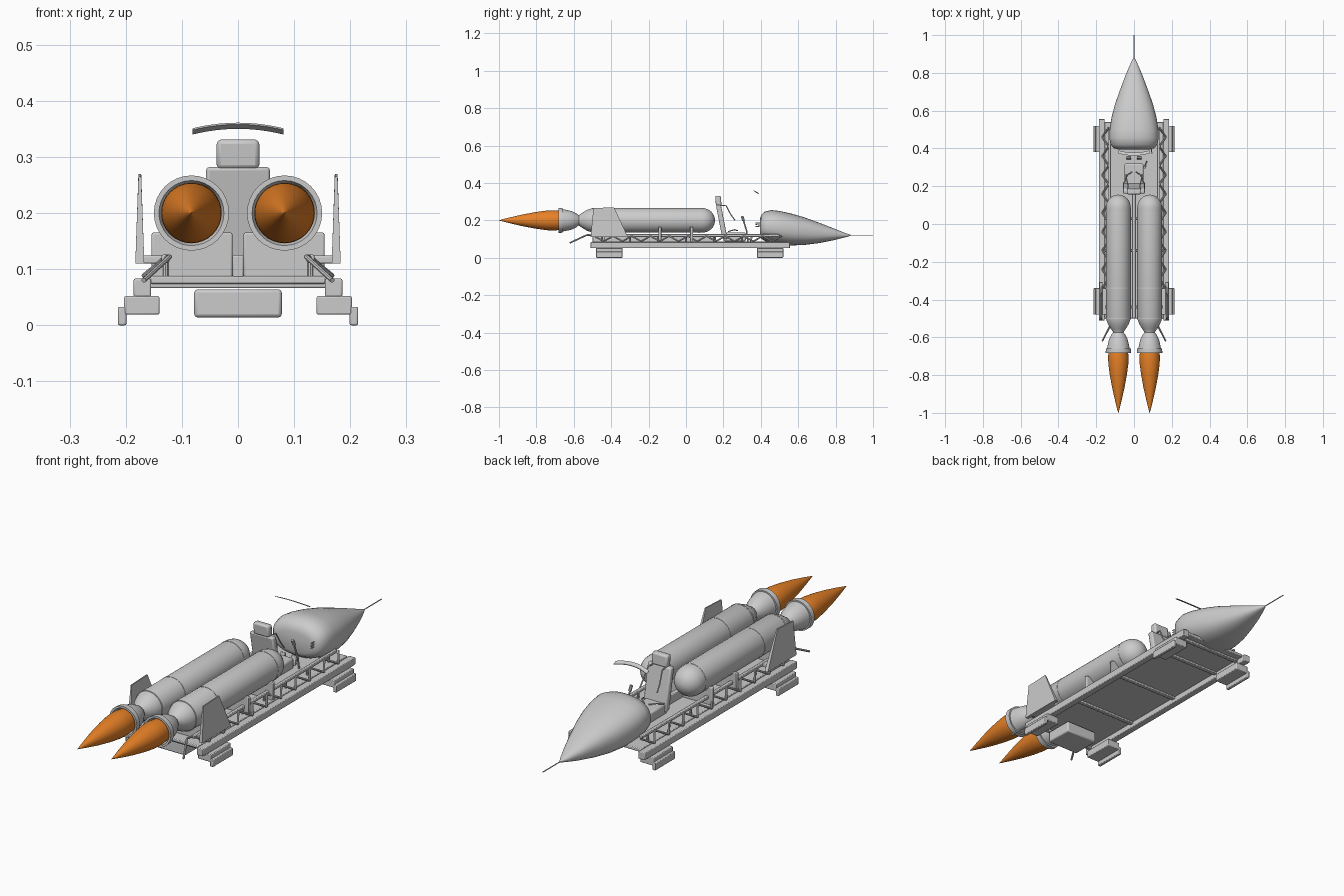
import bpy, bmesh, math
from mathutils import Vector

if "Cube" in bpy.data.objects:
    bpy.data.objects.remove(bpy.data.objects["Cube"], do_unlink=True)


def material(name, rgb):
    m = bpy.data.materials.new(name)
    m.use_nodes = True
    m.diffuse_color = (*rgb, 1)
    m.node_tree.nodes["Principled BSDF"].inputs["Base Color"].default_value = (*rgb, 1)
    return m


GREY = material("light grey", (0.6, 0.6, 0.6))
ORANGE = material("flame orange", (0.8, 0.22, 0.02))


def finish(name, bm, mat=GREY, angle=40):
    bmesh.ops.recalc_face_normals(bm, faces=bm.faces)
    me = bpy.data.meshes.new(name)
    bm.to_mesh(me)
    bm.free()
    ob = bpy.data.objects.new(name, me)
    bpy.context.collection.objects.link(ob)
    me.materials.append(mat)
    bpy.ops.object.select_all(action="DESELECT")
    ob.select_set(True)
    bpy.context.view_layer.objects.active = ob
    bpy.ops.object.shade_smooth_by_angle(angle=math.radians(angle))
    return ob


def box(name, x, y, z, bevel=0.003, lean=0):
    """Box from (low, high) ranges; lean shifts its top along y."""
    bm = bmesh.new()
    bmesh.ops.create_cube(bm, size=1)
    for v in bm.verts:
        top = v.co.z > 0
        v.co = [r[0] + (c + 0.5) * (r[1] - r[0]) for c, r in zip(v.co, (x, y, z))]
        v.co.y += lean if top else 0
    ob = finish(name, bm)
    mod = ob.modifiers.new("bevel", "BEVEL")
    mod.width, mod.segments = bevel, 2
    return ob


def loft(name, rings, mat=GREY, angle=40):
    bm = bmesh.new()
    loops = [[bm.verts.new(p) for p in ring] for ring in rings]
    n = len(loops[0])
    for a, b in zip(loops, loops[1:]):
        for i in range(n):
            j = (i + 1) % n
            bm.faces.new((a[i], a[j], b[j], b[i]))
    bm.faces.new(loops[0])
    bm.faces.new(loops[-1])
    return finish(name, bm, mat, angle)


def lathe(name, x, z, profile, mat=GREY, n=32):
    turn = [2 * math.pi * i / n for i in range(n)]
    return loft(name, [[(x + r * math.cos(t), y, z + r * math.sin(t)) for t in turn]
                       for y, r in profile], mat)


def tube(name, points, r, n=8):
    """Round rod through a list of points."""
    pts = [Vector(p) for p in points]
    rings = []
    for i, p in enumerate(pts):
        d = (pts[min(i + 1, len(pts) - 1)] - pts[max(i - 1, 0)]).normalized()
        side = d.cross(Vector((0, 0, 1)) if abs(d.z) < 0.9 else Vector((1, 0, 0))).normalized()
        up = side.cross(d)
        rings.append([p + r * (side * math.cos(t) + up * math.sin(t))
                      for t in (2 * math.pi * k / n for k in range(n))])
    return loft(name, rings)


def span(side, a, b):
    return tuple(sorted((side * a, side * b)))


# Deck, crossbars and underslung box
box("deck", (-0.156, 0.156), (-0.5, 0.54), (0.074, 0.088))
for y in (-0.48, -0.2, 0.08, 0.36, 0.5):
    box("crossbar", (-0.16, 0.16), (y - 0.01, y + 0.01), (0.066, 0.078))
box("underslung_box", (-0.078, 0.078), (-0.48, -0.35), (0.014, 0.064), 0.006)
box("centre_beam", (-0.01, 0.01), (-0.5, 0.16), (0.085, 0.125))

for s, label in ((1, "left"), (-1, "right")):
    # Side rails and truss
    box(label + "_rail", span(s, 0.155, 0.186), (-0.51, 0.555), (0.051, 0.083))
    box(label + "_upper_rail", span(s, 0.122, 0.136), (-0.5, 0.5), (0.112, 0.126))
    count = 20
    wave = [(s * (0.168 if i % 2 else 0.134), -0.49 + i * 1.0 / count,
             0.088 if i % 2 else 0.116) for i in range(count + 1)]
    for a, b in zip(wave, wave[1:]):
        tube(label + "_truss_strut", (a, b), 0.0045)
    for i in range(7):
        y = -0.45 + i * 0.15
        tube(label + "_truss_post", ((s * 0.129, y, 0.08), (s * 0.129, y, 0.118)), 0.005)
    tube(label + "_rear_strut", ((s * 0.122, -0.53, 0.122), (s * 0.168, -0.62, 0.08)), 0.0045)
    tube(label + "_strut_mount", ((s * 0.122, -0.53, 0.122), (s * 0.129, -0.48, 0.12)), 0.0045)

    # Skids
    for y in (-0.41, 0.45):
        box(label + "_skid", span(s, 0.14, 0.203), (y - 0.07, y + 0.07), (0.019, 0.052))
        box(label + "_skid_foot", span(s, 0.199, 0.214), (y - 0.07, y + 0.07), (0, 0.033))

    # Tapered fins
    outline = ((-0.51, 0.11), (-0.31, 0.11), (-0.385, 0.27), (-0.495, 0.265))
    half = (0.008, 0.008, 0.0025, 0.0025)
    loft(label + "_fin", [[(s * 0.175 + k * h, y, z) for (y, z), h in zip(outline, half)]
                          for k in (-1, 1)], angle=20)
    box(label + "_fin_mount", span(s, 0.13, 0.175), (-0.48, -0.34), (0.11, 0.124))

    # Booster tank, nozzle and flame
    x, z = s * 0.083, 0.2
    dome = [(0.085 + 0.07 * math.sin(a), 0.066 * math.cos(a))
            for a in (math.pi * i / 16 for i in range(8))]
    lathe(label + "_tank", x, z, [(-0.59, 0.024), (-0.575, 0.026), (-0.555, 0.04),
                                  (-0.53, 0.055), (-0.5, 0.066)] + dome + [(0.155, 0.002)])
    for y in (-0.5, -0.34, 0.07):
        lathe(label + "_tank_band", x, z, [(y - 0.004, 0.064), (y - 0.003, 0.067),
                                          (y + 0.003, 0.067), (y + 0.004, 0.064)])
    lathe(label + "_nozzle", x, z, [(-0.57, 0.025), (-0.585, 0.036), (-0.61, 0.049),
                                    (-0.64, 0.056), (-0.66, 0.06), (-0.66, 0.066),
                                    (-0.683, 0.067), (-0.683, 0.058), (-0.66, 0.05)])
    lathe(label + "_flame", x, z, [(-0.665, 0.05), (-0.7, 0.054), (-0.74, 0.053),
                                   (-0.8, 0.045), (-0.87, 0.032), (-0.94, 0.016),
                                   (-1, 0.0008)], ORANGE)

    # Cradles holding the tank
    for y in (-0.44, -0.14, 0.03):
        box(label + "_cradle", span(s, 0.01, 0.154), (y - 0.008, y + 0.008), (0.086, 0.165))

# Nose cone: y, half width, bottom, top
sections = ((0.395, 0.085, 0.12, 0.205), (0.402, 0.108, 0.102, 0.228),
            (0.42, 0.123, 0.09, 0.246), (0.455, 0.131, 0.08, 0.255),
            (0.5, 0.129, 0.072, 0.25), (0.56, 0.12, 0.066, 0.237),
            (0.63, 0.102, 0.068, 0.217), (0.71, 0.074, 0.078, 0.188),
            (0.79, 0.044, 0.094, 0.157), (0.85, 0.018, 0.109, 0.133),
            (0.88, 0.003, 0.117, 0.123))


def bulge(t):
    return math.copysign(abs(t) ** 0.85, t)


rings = []
for y, w, lo, hi in sections:
    angles = [2 * math.pi * i / 40 for i in range(40)]
    rings.append([(w * bulge(math.cos(a)), y, (lo + hi) / 2 + (hi - lo) / 2 * bulge(math.sin(a)))
                  for a in angles])
loft("nose_cone", rings, angle=60)
tube("nose_probe", ((0, 0.87, 0.12), (0, 1, 0.12)), 0.0022)

# Curved windscreen strip
arc = [i / 8 - 1 for i in range(17)]
loft("windscreen", [[(0.081 * t, 0.362 + 0.012 * t * t + dy, 0.361 - 0.01 * t * t + dz)
                     for dy, dz in ((0, 0), (0.016, -0.008), (0.016, -0.011), (0, -0.003))]
                    for t in arc])

# Seat
box("seat_base", (-0.05, 0.05), (0.2, 0.32), (0.088, 0.135), 0.008)
box("seat_back", (-0.057, 0.057), (0.195, 0.222), (0.1, 0.282), 0.006, -0.035)
box("headrest", (-0.038, 0.038), (0.16, 0.19), (0.278, 0.331), 0.008, -0.004)
for s, label in ((1, "left"), (-1, "right")):
    tube(label + "_shoulder_belt", ((s * 0.03, 0.185, 0.28), (s * 0.034, 0.215, 0.278),
                                    (s * 0.04, 0.24, 0.23), (s * 0.042, 0.262, 0.2)), 0.003)
    tube(label + "_lap_belt", ((s * 0.05, 0.225, 0.14), (s * 0.035, 0.26, 0.15),
                               (s * 0.01, 0.275, 0.145)), 0.003)
    box(label + "_pedal", span(s, 0.015, 0.04), (0.34, 0.35), (0.088, 0.125), 0.002, 0.01)

# Control lever and dashboard switches
tube("control_lever", ((0.067, 0.33, 0.088), (0.064, 0.325, 0.14), (0.057, 0.304, 0.21)), 0.004)
tube("lever_grip", ((0.059, 0.308, 0.198), (0.056, 0.3, 0.222)), 0.007)
for i in range(3):
    z = 0.165 + i * 0.01
    tube("switch", ((0.09, 0.41, z), (0.095, 0.372, z + 0.002)), 0.0025)
